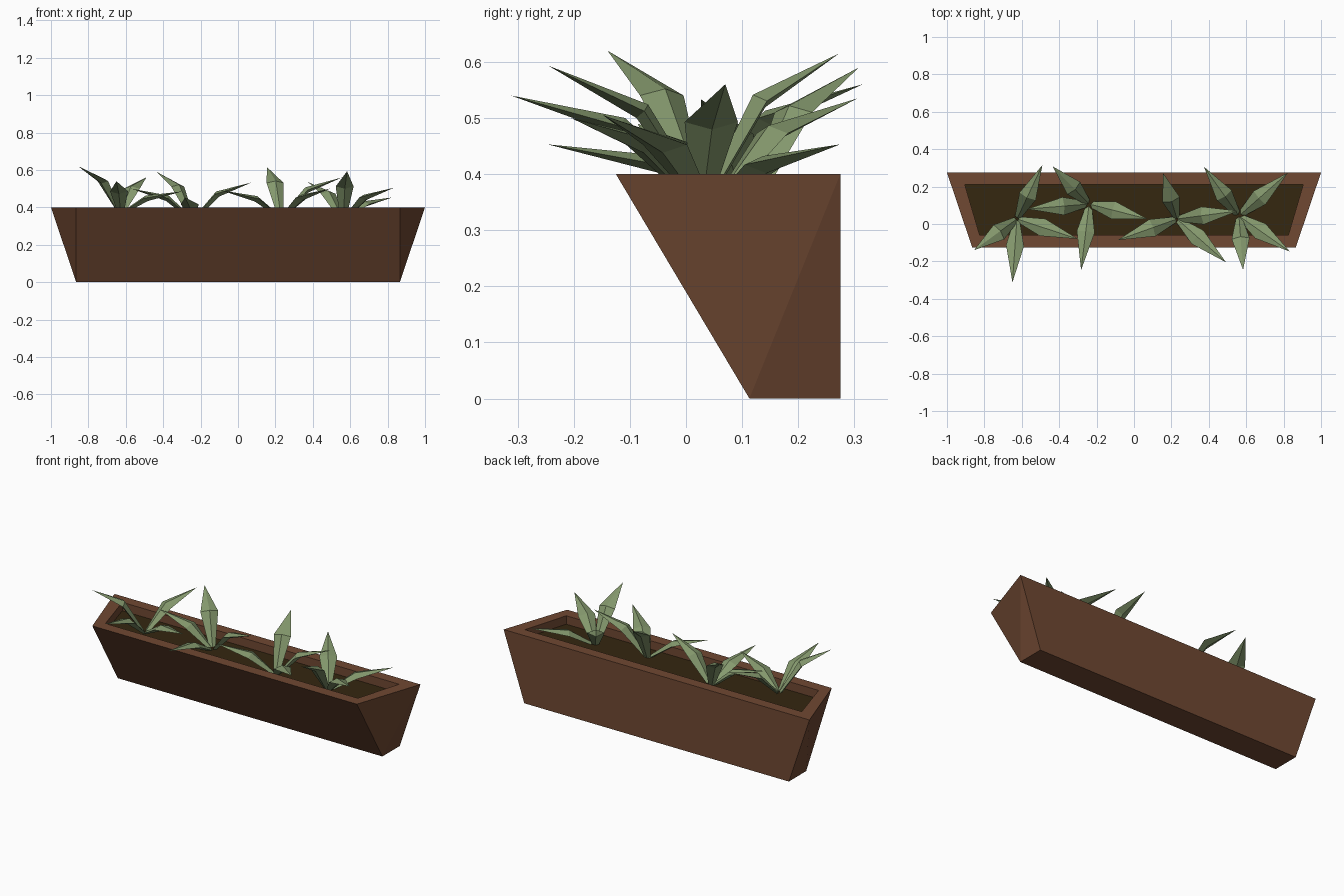
import bpy, bmesh
from mathutils import Vector

if "Cube" in bpy.data.objects:
    bpy.data.objects.remove(bpy.data.objects["Cube"])


def material(name, rgb):
    m = bpy.data.materials.new(name)
    m.diffuse_color = (*rgb, 1)
    m.use_nodes = True
    m.node_tree.nodes["Principled BSDF"].inputs["Base Color"].default_value = m.diffuse_color
    return m


WOOD = material("wood_brown", (0.16, 0.065, 0.032))
SOIL = material("soil_dark", (0.035, 0.02, 0.005))
LEAF = material("leaf_green", (0.235, 0.32, 0.155))


def finish(name, bm, mat):
    bmesh.ops.recalc_face_normals(bm, faces=bm.faces)
    mesh = bpy.data.meshes.new(name)
    bm.to_mesh(mesh)
    bm.free()
    mesh.materials.append(mat)
    ob = bpy.data.objects.new(name, mesh)
    bpy.context.collection.objects.link(ob)


def trapezoid(bm, front_x, front_y, back_x, back_y, z):
    pts = [(-front_x, front_y), (front_x, front_y), (back_x, back_y), (-back_x, back_y)]
    return [bm.verts.new((x, y, z)) for x, y in pts]


def bridge(bm, a, b):
    n = len(a)
    for i in range(n):
        j = (i + 1) % n
        bm.faces.new((a[i], a[j], b[j], b[i]))


# Planter box: sloped front, flared ends, open top with a flat rim
SOIL_Z = 0.35
bm = bmesh.new()
bottom = trapezoid(bm, 0.865, 0.113, 0.865, 0.275, 0)
top = trapezoid(bm, 0.865, -0.125, 1.0, 0.275, 0.40)
rim = trapezoid(bm, 0.825, -0.06, 0.905, 0.212, 0.40)
inner = trapezoid(bm, 0.825, -0.06, 0.905, 0.212, SOIL_Z)
bm.faces.new(bottom)
bm.faces.new((bottom[0], bottom[1], top[1], top[0]))
bm.faces.new((bottom[2], bottom[3], top[3], top[2]))
for f, b in ((1, 2), (0, 3)):           # twisted ends, split along the diagonal
    bm.faces.new((bottom[f], top[b], top[f]))
    bm.faces.new((bottom[f], bottom[b], top[b]))
bridge(bm, top, rim)
bridge(bm, rim, inner)
finish("planter_box", bm, WOOD)

# Soil surface
bm = bmesh.new()
bm.faces.new(trapezoid(bm, 0.825, -0.06, 0.905, 0.212, SOIL_Z))
finish("soil", bm, SOIL)


# Leaf: diamond cross-section, widest at the bend, pointed tip
def leaf(bm, base, tip):
    span = tip - base
    out = Vector((span.x, span.y, 0))
    side = Vector((-out.y, out.x, 0)).normalized()
    normal = span.normalized().cross(side)
    rings = []
    for r, h, w, t in ((0.03, 0.0, 0.016, 0.008), (0.42, 0.68, 0.048, 0.016)):
        c = base + out * r + Vector((0, 0, span.z * h))
        rings.append([bm.verts.new(c + d) for d in
                      (side * w, normal * t, -side * w, -normal * t)])
    bm.faces.new(rings[0])
    bridge(bm, rings[0], rings[1])
    end = bm.verts.new(tip)
    for i in range(4):
        bm.faces.new((rings[1][i], rings[1][(i + 1) % 4], end))


# Plants: base point, then four leaf tips
PLANTS = [
    ((-0.626, 0.027, 0.37), [(-0.855, -0.14, 0.62), (-0.65, -0.312, 0.54),
                             (-0.30, -0.08, 0.485), (-0.49, 0.315, 0.56)]),
    ((-0.24, 0.107, 0.34), [(-0.435, 0.308, 0.59), (-0.57, 0.08, 0.50),
                            (-0.283, -0.247, 0.453), (0.072, 0.027, 0.533)]),
    ((0.23, 0.027, 0.35), [(0.155, 0.273, 0.615), (-0.086, -0.086, 0.49),
                           (0.492, -0.205, 0.50), (0.556, 0.07, 0.56)]),
    ((0.561, 0.043, 0.34), [(0.583, -0.245, 0.593), (0.834, -0.148, 0.505),
                            (0.824, 0.275, 0.453), (0.374, 0.306, 0.535)]),
]
for i, (base, tips) in enumerate(PLANTS, 1):
    bm = bmesh.new()
    for tip in tips:
        leaf(bm, Vector(base), Vector(tip))
    finish(f"plant_{i}", bm, LEAF)
